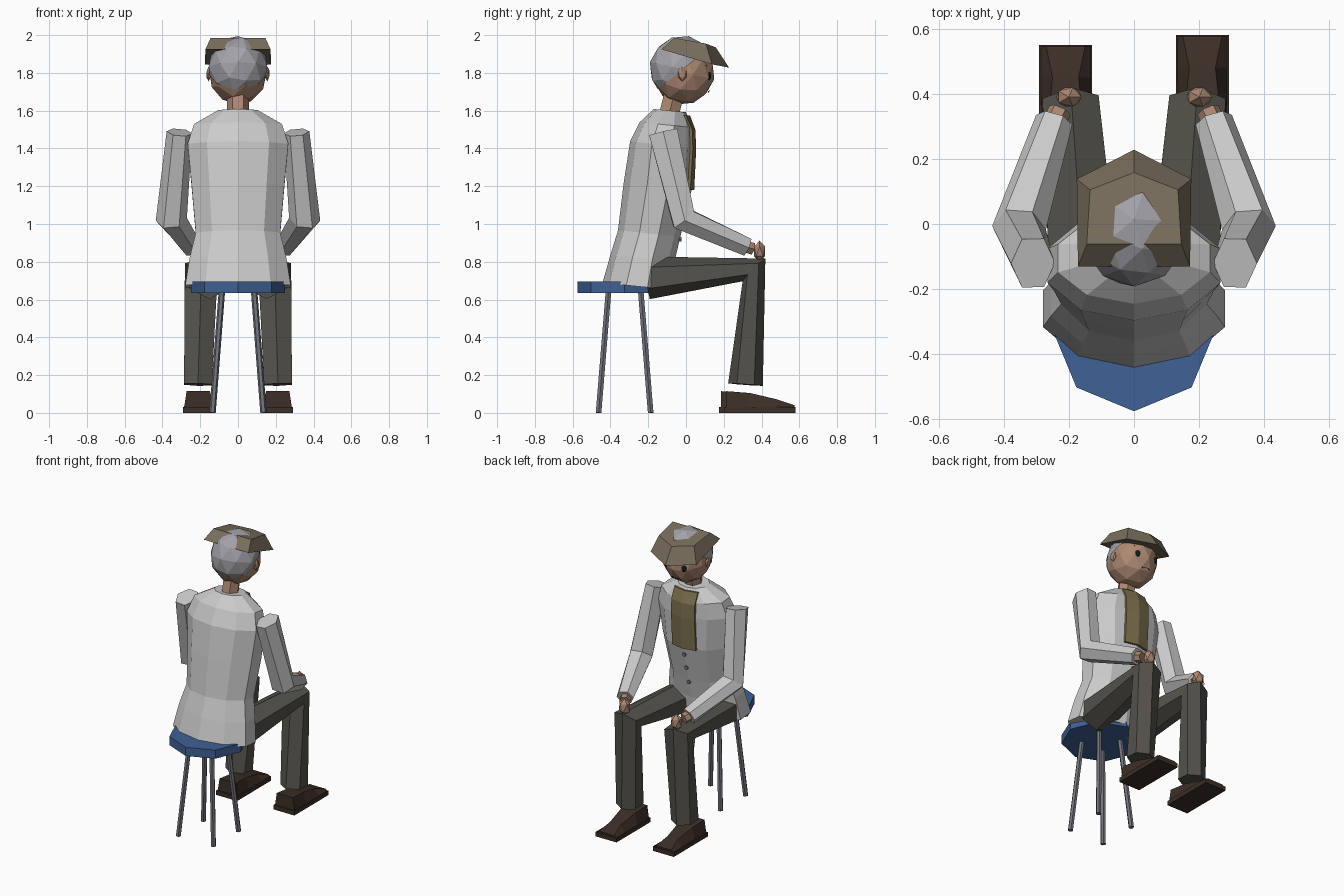
import bpy, bmesh
from math import sin, cos, pi
from mathutils import Vector, Matrix

if "Cube" in bpy.data.objects:
    bpy.data.objects.remove(bpy.data.objects["Cube"])


def material(name, rgb):
    m = bpy.data.materials.new(name)
    m.diffuse_color = (*rgb, 1)
    m.use_nodes = True
    m.node_tree.nodes["Principled BSDF"].inputs["Base Color"].default_value = m.diffuse_color
    return m


SKIN = material("skin", (0.42, 0.25, 0.17))
BLUE = material("blue", (0.05, 0.12, 0.30))
STEEL = material("steel", (0.17, 0.18, 0.21))
TROUSER = material("trouser", (0.09, 0.085, 0.07))
LEATHER = material("leather", (0.045, 0.028, 0.02))
HAIR = material("hair", (0.36, 0.36, 0.39))
COAT = material("coat", (0.55, 0.55, 0.56))
CAP = material("cap_cloth", (0.19, 0.155, 0.11))
VEST = material("vest_cloth", (0.20, 0.16, 0.075))
DARK = material("dark", (0.01, 0.01, 0.01))


def finish(name, bm, mat):
    bmesh.ops.recalc_face_normals(bm, faces=bm.faces)
    me = bpy.data.meshes.new(name)
    bm.to_mesh(me)
    bm.free()
    me.materials.append(mat)
    ob = bpy.data.objects.new(name, me)
    bpy.context.collection.objects.link(ob)
    return ob


def loft(name, rings, mat):
    """Closed skin through rings of equal point count, capped at both ends."""
    bm = bmesh.new()
    rows = [[bm.verts.new(p) for p in r] for r in rings]
    n = len(rows[0])
    for a, b in zip(rows, rows[1:]):
        for i in range(n):
            j = (i + 1) % n
            bm.faces.new((a[i], a[j], b[j], b[i]))
    bm.faces.new(rows[0])
    bm.faces.new(rows[-1])
    return finish(name, bm, mat)


def tube(name, pts, radii, mat, sides=6, phase=0.0):
    """Mitred faceted tube along a path; radii are (sideways, other) pairs."""
    pts = [Vector(p) for p in pts]
    rings = []
    for k, (p, (ru, rv)) in enumerate(zip(pts, radii)):
        t = Vector()
        if k:
            t += (p - pts[k - 1]).normalized()
        if k < len(pts) - 1:
            t += (pts[k + 1] - p).normalized()
        t.normalize()
        u = Vector((1, 0, 0))
        u = (u - t * u.dot(t)).normalized()
        v = t.cross(u)
        angles = [phase + 2 * pi * i / sides for i in range(sides)]
        rings.append([p + u * ru * cos(a) + v * rv * sin(a) for a in angles])
    return loft(name, rings, mat)


def ball(name, loc, size, mat, sub=2, rot=0.0):
    bm = bmesh.new()
    m = Matrix.Translation(loc) @ Matrix.Rotation(rot, 4, 'X') @ Matrix.Diagonal((*size, 1))
    bmesh.ops.create_icosphere(bm, subdivisions=sub, radius=1, matrix=m)
    return finish(name, bm, mat)


# Stool
SY = -0.325
loft("seat", [[(0.25 * sin(i * pi / 4), SY + 0.25 * cos(i * pi / 4), z) for i in range(8)]
              for z in (0.635, 0.695)], BLUE)
for sx in (-1, 1):
    for sy in (-1, 1):
        tube("stool_leg", [(sx * 0.135, SY + sy * 0.138, 0), (sx * 0.085, SY + sy * 0.085, 0.65)],
             [(0.017, 0.017)] * 2, STEEL)

# Coat body: z, centre y, half width, half depth of each leaning ten-sided ring
body = [(0.67, -0.26, 0.294, 0.182), (0.82, -0.23, 0.268, 0.17), (0.95, -0.195, 0.235, 0.165),
        (1.2, -0.15, 0.258, 0.18), (1.42, -0.128, 0.28, 0.168), (1.525, -0.105, 0.245, 0.14),
        (1.6, -0.085, 0.11, 0.085)]
loft("coat_body", [[(rx * sin(i * pi / 5), yc - ry * cos(i * pi / 5), z + 0.1 * ry * cos(i * pi / 5))
                    for i in range(10)] for z, yc, rx, ry in body], COAT)


def chest(z):
    """Front y of the coat and its sideways slope at height z."""
    rows = [(a - 0.1 * d, y + d, 0.19 * d / (0.588 * w)) for a, y, w, d in body]
    for (z0, y0, s0), (z1, y1, s1) in zip(rows, rows[1:]):
        if z <= z1:
            f = (z - z0) / (z1 - z0)
            return y0 + f * (y1 - y0), s0 + f * (s1 - s0)
    return rows[-1][1], rows[-1][2]


# Vest panel and buttons on the chest
rings = []
for z in (1.575, 1.5, 1.4, 1.29, 1.18):
    y, s = chest(z)
    front = [(x, y + 0.014 - abs(x) * s, z) for x in (-0.09, 0, 0.09)]
    rings.append(front + [(x, yy - 0.02, zz) for x, yy, zz in reversed(front)])
loft("vest_panel", rings, VEST)
for z in (1.13, 1.03, 0.92):
    tube("button", [(0, chest(z)[0] - 0.01, z), (0, chest(z)[0] + 0.008, z)],
         [(0.014, 0.014)] * 2, STEEL)

# Limbs, mirrored
for s in (-1, 1):
    tube("sleeve", [(s * 0.31, -0.12, 1.485), (s * 0.353, -0.012, 1.025), (s * 0.245, 0.32, 0.88)],
         [(0.068, 0.088), (0.083, 0.078), (0.058, 0.056)], COAT)
    tube("wrist", [(s * 0.25, 0.30, 0.885), (s * 0.227, 0.35, 0.87)], [(0.036, 0.036)] * 2, SKIN)
    ball("hand", (s * 0.2, 0.39, 0.855), (0.043, 0.034, 0.057), SKIN, 1)
    tube("trouser_leg", [(s * 0.15, -0.2, 0.715), (s * 0.195, 0.36, 0.757),
                         (s * 0.212, 0.315, 0.15)],
         [(0.125, 0.113), (0.1, 0.085), (0.085, 0.092)], TROUSER, phase=pi / 6)
    # Shoes, one set slightly further back
    dy = 0.0 if s > 0 else -0.03
    cx = s * 0.21
    loft("shoe_sole", [[(cx + a * 0.081, y + dy, z) for a, y in
                        ((-1, 0.205), (1, 0.205), (1, 0.58), (-1, 0.58))] for z in (0, 0.03)], LEATHER)
    loft("shoe_upper", [[(cx - w, y + dy, 0.03), (cx + w, y + dy, 0.03),
                         (cx + t, y + dy, z), (cx - t, y + dy, z)] for y, w, t, z in
                        ((0.215, 0.075, 0.062, 0.115), (0.34, 0.075, 0.055, 0.105),
                         (0.48, 0.076, 0.04, 0.072), (0.575, 0.076, 0.06, 0.04))], LEATHER)

# Neck and head
tube("neck", [(0, -0.095, 1.56), (0, -0.055, 1.72)], [(0.057, 0.06)] * 2, SKIN)
ball("head", (0, -0.012, 1.80), (0.156, 0.165, 0.17), SKIN, 2, -0.2)
for s in (-1, 1):
    ball("ear", (s * 0.155, -0.02, 1.795), (0.014, 0.026, 0.04), SKIN, 1)
    ball("eye", (s * 0.068, 0.118, 1.785), (0.02, 0.016, 0.026), DARK, 2)
    tube("eyebrow", [(s * 0.045, 0.128, 1.84), (s * 0.09, 0.105, 1.838)],
         [(0.004, 0.004)] * 2, DARK, 4)
tube("mouth", [(-0.03, 0.118, 1.70), (0, 0.128, 1.707), (0.03, 0.118, 1.70)],
     [(0.004, 0.004)] * 3, DARK, 4)

# Hair: a larger ball with the face and neck side removed
hair = ball("hair", (0, -0.02, 1.822), (0.163, 0.175, 0.176), HAIR, 2, -0.2)
bm = bmesh.new()
bm.from_mesh(hair.data)
bmesh.ops.bisect_plane(bm, geom=bm.verts[:] + bm.edges[:] + bm.faces[:],
                       plane_co=(0, -0.06, 1.785), plane_no=(0, -0.8, 1), clear_inner=True)
bm.to_mesh(hair.data)
bm.free()

# Flat cap: five-cornered brim and crown, hair showing through the top
loft("flat_cap", [
    [(-0.172, -0.13, 1.925), (0.172, -0.13, 1.925), (0.176, 0.138, 1.845), (0, 0.228, 1.828),
     (-0.176, 0.138, 1.845)],
    [(-0.145, -0.062, 1.985), (0.145, -0.062, 1.985), (0.135, 0.105, 1.955), (0, 0.158, 1.935),
     (-0.135, 0.105, 1.955)]], CAP)
